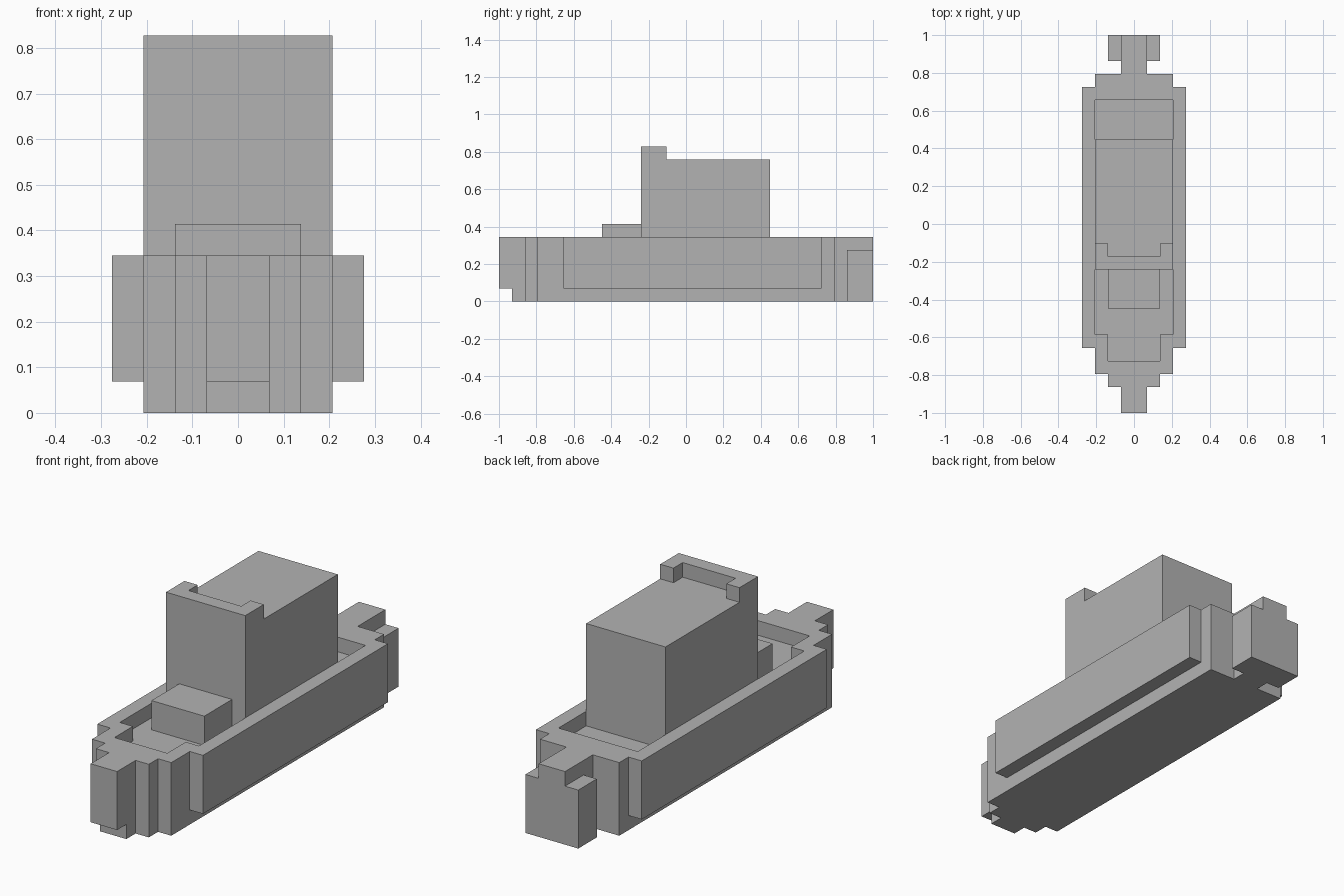
import bpy
import bmesh

U = 2 / 29  # size of one block

default = bpy.data.objects.get("Cube")
if default:
    bpy.data.objects.remove(default)

grey = bpy.data.materials.new("plain grey")
grey.use_nodes = True
grey.diffuse_color = (0.45, 0.45, 0.45, 1)
grey.node_tree.nodes["Principled BSDF"].inputs["Base Color"].default_value = (0.45, 0.45, 0.45, 1)


def prism(name, plan, low, high):
    """Extrude a closed plan of (x, blocks from bow) between two heights."""
    bm = bmesh.new()
    base = bm.faces.new([bm.verts.new((x * U, y * U - 1, low * U)) for x, y in plan])
    top = bmesh.ops.extrude_face_region(bm, geom=[base])["geom"]
    verts = [v for v in top if isinstance(v, bmesh.types.BMVert)]
    bmesh.ops.translate(bm, verts=verts, vec=(0, 0, (high - low) * U))
    bmesh.ops.recalc_face_normals(bm, faces=bm.faces[:])
    mesh = bpy.data.meshes.new(name)
    bm.to_mesh(mesh)
    bm.free()
    mesh.materials.append(grey)
    obj = bpy.data.objects.new(name, mesh)
    bpy.context.collection.objects.link(obj)
    return obj


def mirrored(half):
    return half + [(-x, y) for x, y in reversed(half)]


def rect(x0, x1, y0, y1):
    return [(x0, y0), (x1, y0), (x1, y1), (x0, y1)]


def carve(target, plan, low, high):
    """Subtract a prism from the target and discard the cutter."""
    cutter = prism("cutter", plan, low, high)
    cutter.hide_render = True
    mod = target.modifiers.new("carve", 'BOOLEAN')
    mod.operation = 'DIFFERENCE'
    mod.solver = 'EXACT'
    mod.object = cutter
    bpy.context.view_layer.objects.active = target
    bpy.ops.object.modifier_apply(modifier=mod.name)
    bpy.data.objects.remove(cutter)


# Hull: stepped plan from bow to stern
hull = prism("hull", mirrored([
    (1, 0), (1, 2), (2, 2), (2, 3), (3, 3), (3, 5), (4, 5), (4, 25),
    (3, 25), (3, 26), (1, 26), (1, 27), (2, 27), (2, 29)]), 0, 5)

# Sunken deck and the notch under the bow
carve(hull, mirrored([(2, 4), (2, 6), (3, 6), (3, 24)]), 4, 6)
carve(hull, rect(-2, 2, -1, 1), -1, 1)

# Side undercuts and lowered stern corners
for s in (-1, 1):
    carve(hull, rect(3 * s, 5 * s, 4, 26), -1, 1)
    carve(hull, rect(s, 3 * s, 26.5, 30), 4, 6)

# Cabin with a raised parapet around the front of its roof
cabin = prism("cabin", rect(-3, 3, 11, 21), 4, 12)
carve(cabin, mirrored([(2, 12), (2, 13), (4, 13), (4, 22)]), 11, 13)

# Low box on the foredeck
prism("foredeck_box", rect(-2, 2, 8, 11), 4, 6)
